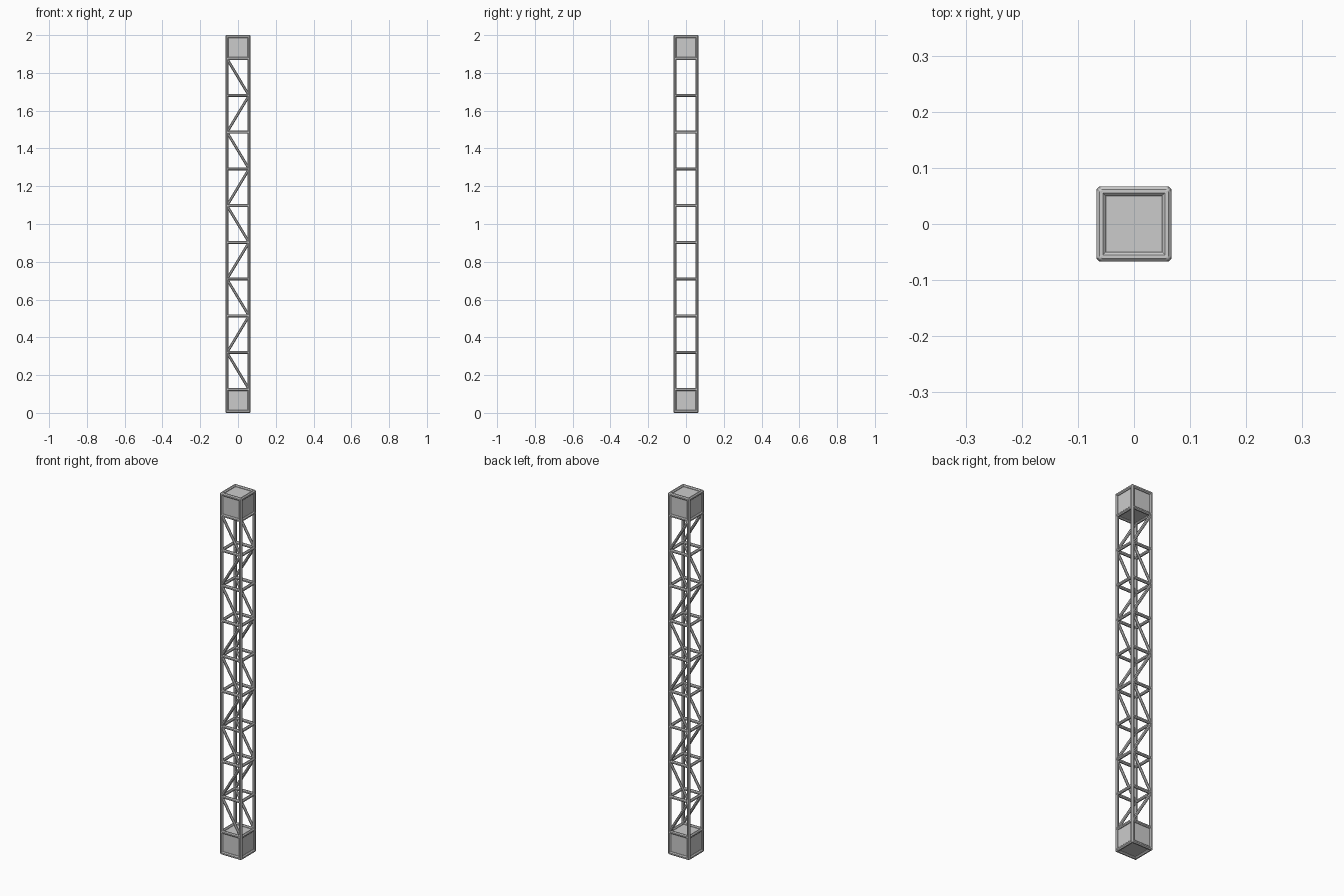
import bpy, math
from mathutils import Vector, Matrix

if "Cube" in bpy.data.objects:
    bpy.data.objects.remove(bpy.data.objects["Cube"])

C = 0.0583            # centreline offset of the corner tubes
R = 0.0083            # tube half width
LOW, HIGH, BAYS = 0.125, 1.875, 9


def bar(name, a, b, r=R):
    """Eight-sided tube from a to b, flats facing along the axes."""
    a, b = Vector(a), Vector(b)
    d = b - a
    bpy.ops.mesh.primitive_cylinder_add(vertices=8, radius=r / math.cos(math.pi / 8), depth=d.length)
    o = bpy.context.object
    o.name = name
    o.data.transform(Matrix.Rotation(math.pi / 8, 4, 'Z'))
    o.matrix_world = Matrix.Translation((a + b) / 2) @ d.to_track_quat('Z', 'Y').to_matrix().to_4x4()
    return o


def ring(name, z, r=R):
    """Square of four tubes around the tower."""
    e = C
    pts = [(-e, -e, z), (e, -e, z), (e, e, z), (-e, e, z)]
    for i in range(4):
        bar(name, pts[i], pts[(i + 1) % 4], r)


# corner legs
for x in (-C, C):
    for y in (-C, C):
        bar("corner_leg", (x, y, R), (x, y, 2 - R))
        # rounded corner joints at both ends
        for z in (R, 2 - R):
            bpy.ops.mesh.primitive_uv_sphere_add(segments=8, ring_count=8, radius=R * 1.06,
                                                 location=(x, y, z), rotation=(0, 0, math.pi / 8))
            bpy.context.object.name = "corner_joint"

# end frames
ring("base_ring", R)
ring("top_ring", 2 - R)

# horizontal rungs at every bay
step = (HIGH - LOW) / BAYS
for i in range(BAYS + 1):
    ring("rung", LOW + i * step, R * 0.95)

# zigzag braces on the front and back faces
for i in range(BAYS):
    s = 1 if i % 2 == 0 else -1
    for y in (-C, C):
        bar("diagonal_brace", (s * C, y, LOW + i * step), (-s * C, y, LOW + (i + 1) * step), R * 0.85)

# closed end boxes with panels set between the tubes
for name, z0, z1 in (("base_box", R, LOW), ("top_box", HIGH, 2 - R)):
    bpy.ops.mesh.primitive_cube_add(size=1, location=(0, 0, (z0 + z1) / 2))
    o = bpy.context.object
    o.name = name
    o.scale = (2 * C, 2 * C, z1 - z0)
